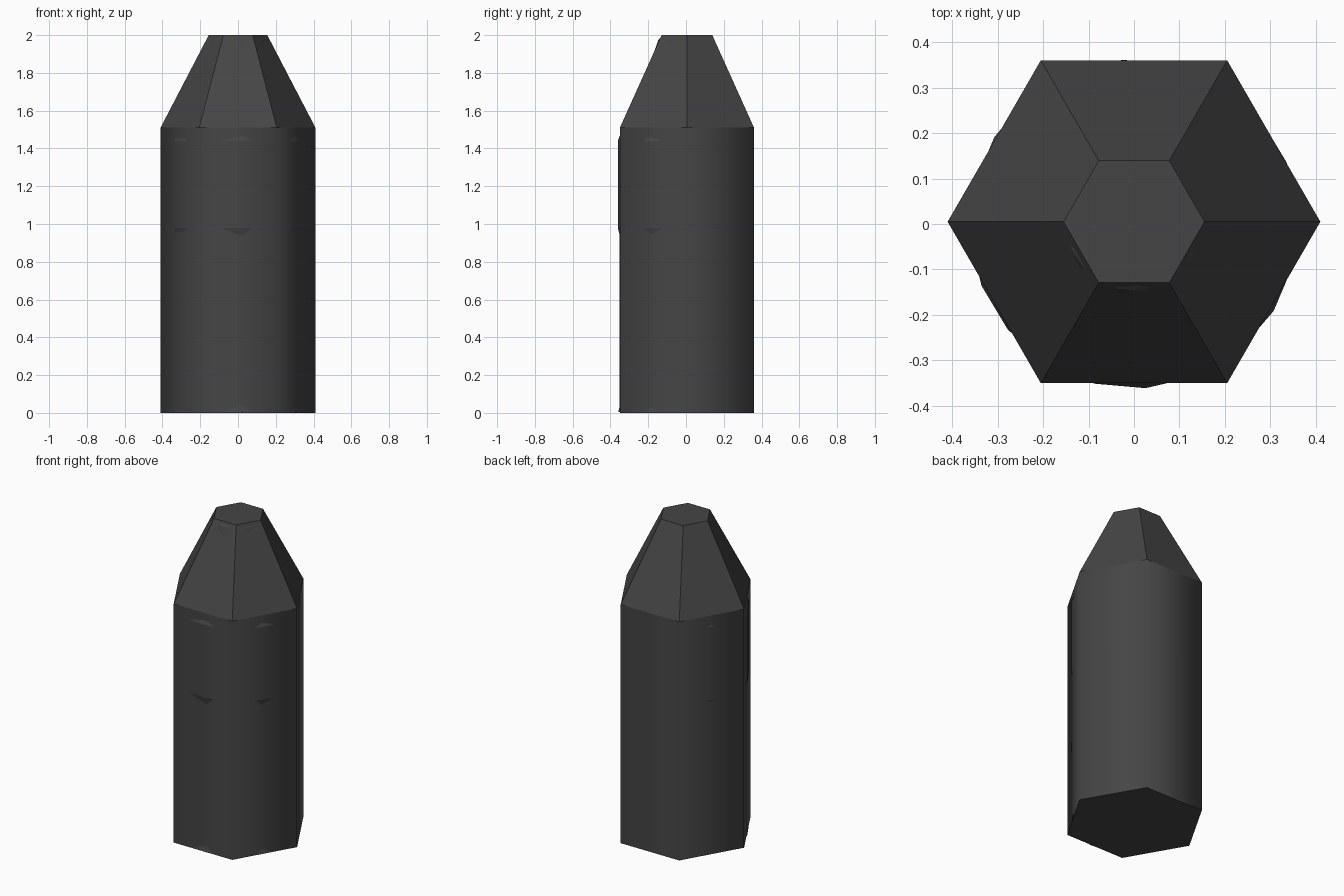
import bpy, bmesh, math

if "Cube" in bpy.data.objects:
    bpy.data.objects.remove(bpy.data.objects["Cube"])

dark = bpy.data.materials.new("dark_metal")
dark.diffuse_color = (0.06, 0.06, 0.06, 1)
dark.use_nodes = True
dark.node_tree.nodes["Principled BSDF"].inputs["Base Color"].default_value = dark.diffuse_color


def lathe(name, profile, sides, phase, centre_y, smooth_bands):
    """Stack rings of (radius, z), cap both ends, smooth the chosen bands."""
    bm = bmesh.new()
    rings = []
    for r, z in profile:
        rings.append([bm.verts.new((r * math.cos(phase + math.tau * i / sides),
                                    centre_y + r * math.sin(phase + math.tau * i / sides), z))
                      for i in range(sides)])
    for b, (lo, hi) in enumerate(zip(rings, rings[1:])):
        for i in range(sides):
            j = (i + 1) % sides
            f = bm.faces.new((lo[i], lo[j], hi[j], hi[i]))
            f.smooth = b in smooth_bands
    bm.faces.new(rings[0][::-1])
    bm.faces.new(rings[-1])
    # keep the ring edges crisp
    for ring in rings:
        for i in range(sides):
            bm.edges.get((ring[i], ring[(i + 1) % sides])).smooth = False
    mesh = bpy.data.meshes.new(name)
    bm.to_mesh(mesh)
    bm.free()
    ob = bpy.data.objects.new(name, mesh)
    bpy.context.collection.objects.link(ob)
    mesh.materials.append(dark)
    return ob


# Hexagonal shell: softly shaded sides, faceted tapered top
lathe("hex_shell", [(0.41, 0), (0.41, 1.51), (0.155, 2.0)], 6, 0, 0.005, {0})

# Round core, just breaking through the shell at the foot, band and tip
core = [(0.36, 0.004), (0.352, 0.035), (0.352, 0.94), (0.362, 0.98), (0.362, 1.44),
        (0.352, 1.465), (0.30, 1.53), (0.147, 1.975), (0.13, 1.992)]
lathe("round_core", core, 20, math.radians(4), 0, set(range(8)))
